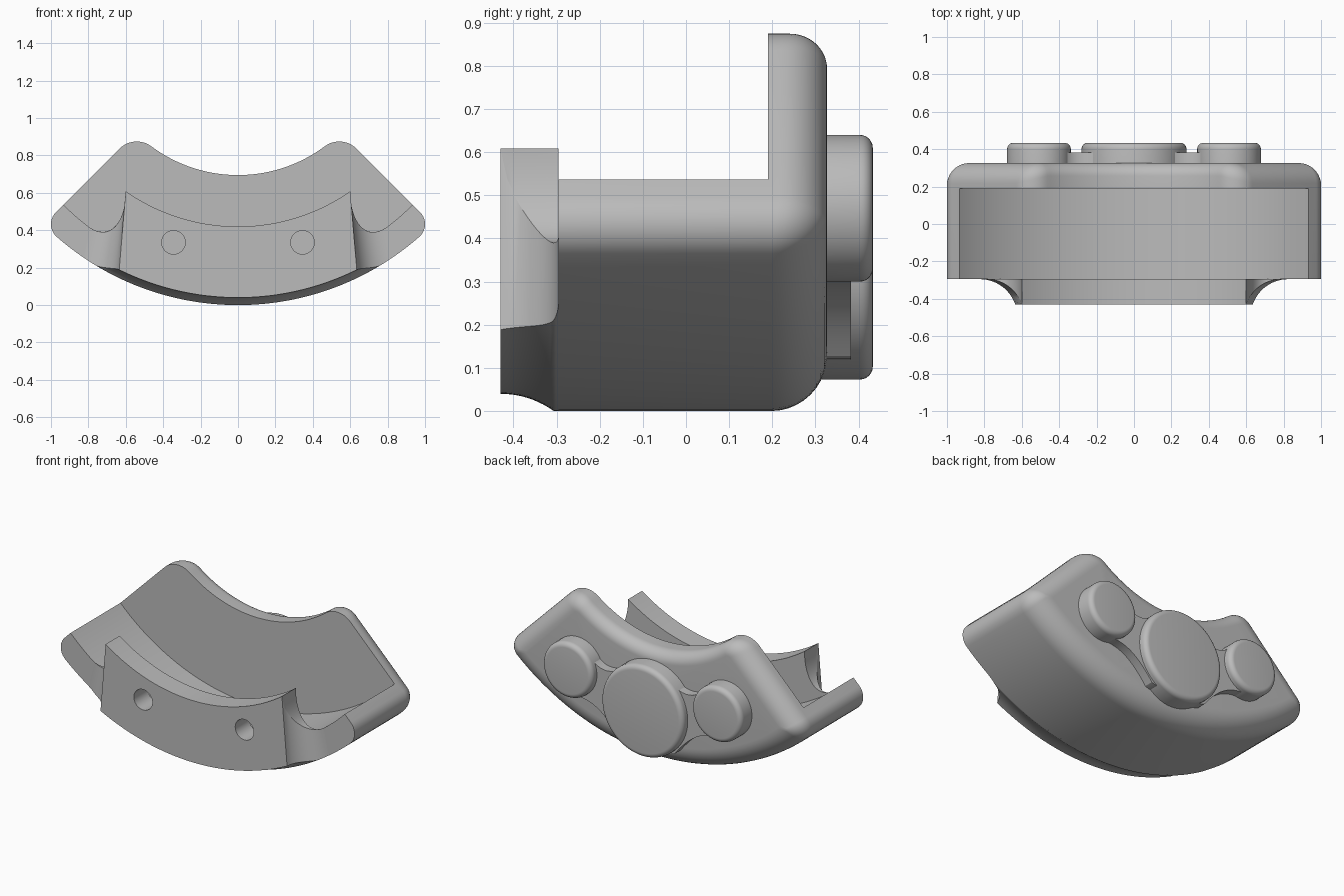
import bpy, bmesh
from math import sin, cos, asin, sqrt, pi, radians

cube = bpy.data.objects.get("Cube")
if cube:
    bpy.data.objects.remove(cube)

grey = bpy.data.materials.new("plain grey")
grey.use_nodes = True
COLOUR = (0.5, 0.5, 0.5, 1)
grey.diffuse_color = COLOUR
grey.node_tree.nodes["Principled BSDF"].inputs["Base Color"].default_value = COLOUR

CZ = 1.47                      # height of the common arc centre
R_IN, R_OUT, R_FLOOR, R_WALL = 0.775, 1.47, 1.32, 1.05
FRONT, SHELF, PLATE, BACK = -0.43, -0.295, 0.19, 0.327
HALF = radians(45)


def polar(r, a):
    return r * sin(a), CZ - r * cos(a)


def loft(name, rings):
    """Skin a stack of equal-length closed rings and cap both ends."""
    bm = bmesh.new()
    rows = [[bm.verts.new(p) for p in ring] for ring in rings]
    n = len(rows[0])
    for a, b in zip(rows, rows[1:]):
        for i in range(n):
            j = (i + 1) % n
            bm.faces.new((a[i], a[j], b[j], b[i]))
    bm.faces.new(rows[0])
    bm.faces.new(rows[-1][::-1])
    bmesh.ops.remove_doubles(bm, verts=bm.verts, dist=0.0002)
    bmesh.ops.recalc_face_normals(bm, faces=bm.faces)
    mesh = bpy.data.meshes.new(name)
    bm.to_mesh(mesh)
    bm.free()
    mesh.materials.append(grey)
    obj = bpy.data.objects.new(name, mesh)
    bpy.context.collection.objects.link(obj)
    return obj


def activate(obj):
    bpy.ops.object.select_all(action='DESELECT')
    obj.select_set(True)
    bpy.context.view_layer.objects.active = obj


def cut(obj, cutter):
    cutter.hide_render = True
    mod = obj.modifiers.new("cut", 'BOOLEAN')
    mod.operation, mod.solver, mod.object = 'DIFFERENCE', 'EXACT', cutter
    activate(obj)
    bpy.ops.object.modifier_apply(modifier=mod.name)
    bpy.data.objects.remove(cutter)


def smooth(obj):
    activate(obj)
    bpy.ops.object.shade_smooth_by_angle(angle=radians(30))


def disc(name, x, z, r, y0, y1, fillet=0.0, n=64):
    """Cylinder along y with a rounded far edge."""
    steps = [(r, y0)]
    for k in range(7 if fillet else 1):
        t = k / 6 * pi / 2
        steps.append((r - fillet * (1 - cos(t)), y1 - fillet * (1 - sin(t))))
    return loft(name, [[(x + q * cos(2 * pi * i / n), y, z + q * sin(2 * pi * i / n))
                        for i in range(n)] for q, y in steps])


# Rounded sector outline: (x, z, edge rounding) for the right half, then mirrored
ROUND_IN, ROUND_END, ROUND_OUT = 0.07, 0.11, 0.13


def sector(f):
    inner, outer = R_IN + ROUND_IN * f, R_OUT - ROUND_OUT * f
    end = ROUND_END * f
    c_out, c_in = max(0.09 - end, 0.012), max(0.13 - end, 0.02)
    d_out, d_in = outer - c_out, inner + c_in
    a_out = HALF - asin((end + c_out) / d_out)
    a_in = HALF - asin((end + c_in) / d_in)
    pts = [(*polar(outer, a_out * i / 24), ROUND_OUT) for i in range(24)]
    for d, a, c, start, stop, r0, r1 in (
            (d_out, a_out, c_out, a_out, HALF + pi / 2, ROUND_OUT, ROUND_END),
            (d_in, a_in, c_in, HALF + pi / 2, pi + a_in, ROUND_END, ROUND_IN)):
        x, z = polar(d, a)
        for i in range(11):
            t = start + (stop - start) * i / 10
            pts.append((x + c * sin(t), z - c * cos(t), r0 + (r1 - r0) * i / 10))
    pts += [(*polar(inner, a_in * (1 - i / 24)), ROUND_IN) for i in range(1, 25)]
    return pts + [(-x, z, r) for x, z, r in pts[-2:0:-1]]


# Body: sector block with a rounded back, hollowed into shelf and back plate
rings = [[(x, SHELF, z) for x, z, r in sector(0)]]
for k in range(11):
    t = k / 10 * pi / 2
    rings.append([(x, BACK - r * (1 - sin(t)), z) for x, z, r in sector(1 - cos(t))])
body = loft("shelf_and_back_plate", rings)
wide = radians(65)
hollow = [polar(R_FLOOR, wide * (i / 48 - 1)) for i in range(97)]
hollow += [polar(0.3, wide), polar(0.3, -wide)]
cut(body, loft("hollow_cutter", [[(x, y, z) for x, z in hollow] for y in (-0.6, PLATE)]))
smooth(body)


# Front wall: scooped ends, flared underside, fillets running down to the shelf
def arc_z(r, x):
    return CZ - sqrt(r * r - x * x)


def wall_top(x):
    x = abs(x)
    if x <= 0.6:
        return arc_z(R_WALL, x)
    s = min((x - 0.6) / 0.2, 1)
    drop = 1 - sqrt(1 - (1 - s) ** 2)
    return arc_z(R_FLOOR, x) + drop * (arc_z(R_WALL, 0.6) - arc_z(R_FLOOR, 0.6))


rings = []
scoop = 0.2
a0 = asin((FRONT - SHELF + scoop) / scoop)
for k in range(15):
    a = a0 + (pi / 2 - a0) * k / 14
    y = SHELF - scoop + scoop * sin(a)
    grow = scoop * (cos(a0) - cos(a))
    r_low = R_OUT + 0.17 - sqrt(0.21 ** 2 - (y - FRONT) ** 2)
    low_x = [(0.635 + grow) * (i / 24 - 1) for i in range(49)]
    half = [0.6 * i / 20 for i in range(21)]
    half += [0.6 + grow * (i / 14) ** 2 for i in range(1, 15)]
    top_x = half[::-1] + [-x for x in half[1:]]
    rings.append([(x, y, arc_z(min(r_low, R_OUT), x)) for x in low_x]
                 + [(x, y, wall_top(x)) for x in top_x])
wall = loft("front_wall", rings)
for side in (-1, 1):
    cut(wall, disc("hole_cutter", side * 0.345, 0.335, 0.063, -0.6, -0.2, n=40))
smooth(wall)

# Back discs
smooth(disc("centre_disc", 0, 0.353, 0.28, 0.2, 0.433, 0.03, 80))
for side, label in ((1, "left"), (-1, "right")):
    smooth(disc(label + "_disc", side * 0.508, 0.47, 0.17, 0.25, 0.433, 0.03))

# Waisted web linking the discs
R_MID, SPAN = 1.12, radians(27)


def web_half(s):
    s = abs(s)
    return min(0.12 + 0.8 * (s - 0.68) ** 2, 0.24 if s < 0.68 else 0.15)


steps = [i / 30 - 1 for i in range(61)]
web = [polar(R_MID + web_half(s), SPAN * s) for s in steps]
web += [polar(R_MID - web_half(s), SPAN * s) for s in reversed(steps)]
smooth(loft("disc_web", [[(x, y, z) for x, z in web] for y in (0.28, 0.383)]))
